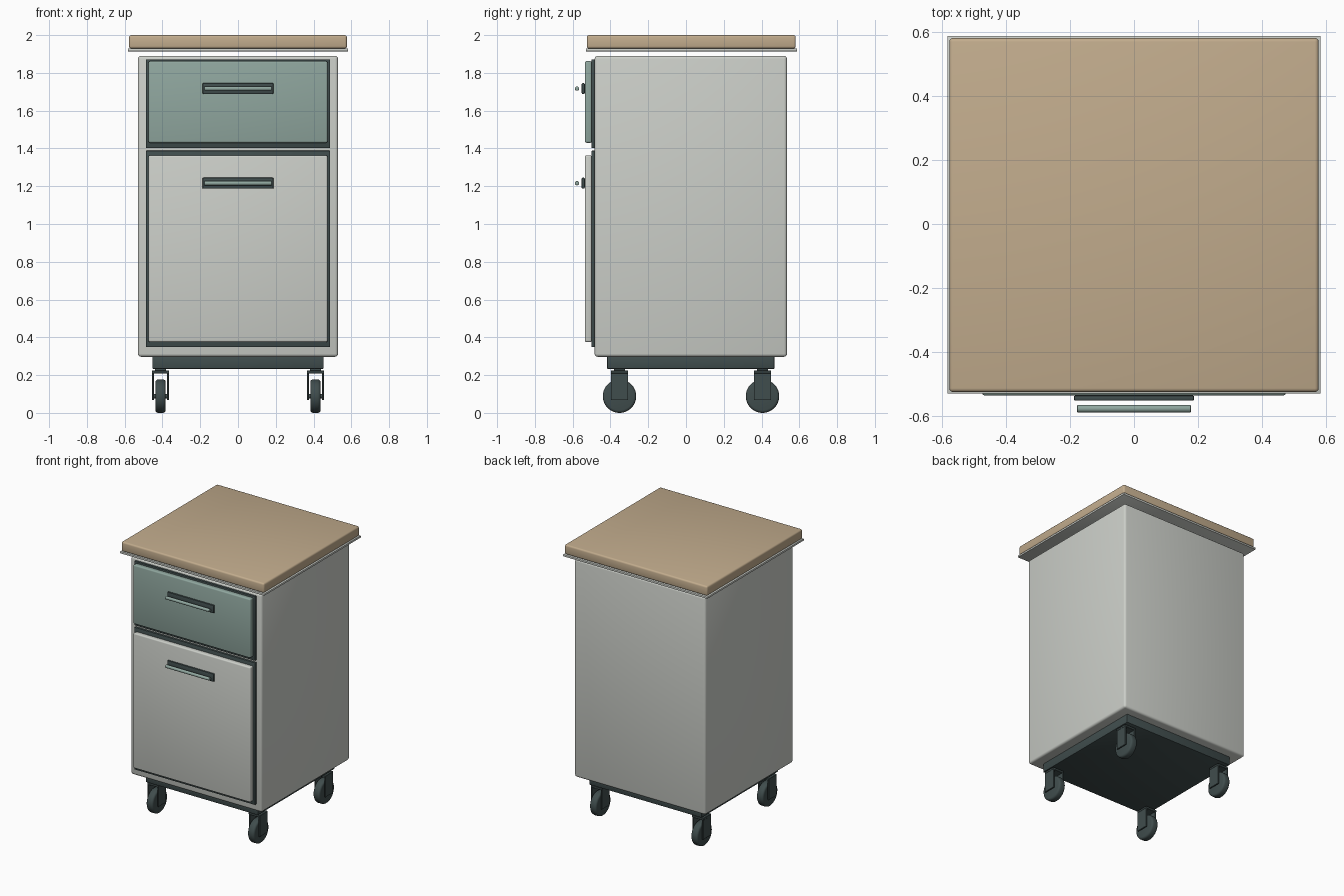
import bpy, math

if "Cube" in bpy.data.objects:
    bpy.data.objects.remove(bpy.data.objects["Cube"])


def mat(name, rgb):
    lin = [((c / 255 + 0.055) / 1.055) ** 2.4 for c in rgb]
    m = bpy.data.materials.new(name)
    m.diffuse_color = (*lin, 1)
    m.use_nodes = True
    m.node_tree.nodes["Principled BSDF"].inputs["Base Color"].default_value = m.diffuse_color
    return m


GREY = mat("light grey", (204, 207, 201))
GREEN = mat("sage green", (144, 167, 159))
WOOD = mat("wood tan", (194, 172, 141))
DARK = mat("dark slate", (64, 77, 77))


def finish(ob, name, material, bevel, segments):
    ob.name = name
    ob.data.materials.append(material)
    bpy.ops.object.transform_apply(location=False, rotation=True, scale=True)
    if bevel:
        b = ob.modifiers.new("bevel", 'BEVEL')
        b.width, b.segments, b.limit_method = bevel, segments, 'ANGLE'
        bpy.ops.object.modifier_apply(modifier=b.name)
    bpy.ops.object.shade_smooth_by_angle(angle=math.radians(35))
    return ob


def box(name, x, y, z, material, bevel=0.0, segments=3):
    """Box from (min, max) ranges."""
    mid = [(a + b) / 2 for a, b in (x, y, z)]
    bpy.ops.mesh.primitive_cube_add(size=1, location=mid)
    ob = bpy.context.object
    ob.scale = [b - a for a, b in (x, y, z)]
    return finish(ob, name, material, bevel, segments)


def rod(name, loc, radius, length, material, bevel=0.0, verts=32):
    """Cylinder lying along x."""
    bpy.ops.mesh.primitive_cylinder_add(vertices=verts, radius=radius, depth=length,
                                        location=loc, rotation=(0, math.pi / 2, 0))
    return finish(bpy.context.object, name, material, bevel, 3)


# Carcass, base and worktop
box("cabinet_body", (-.53, .53), (-.484, .535), (.297, 1.89), GREY, .016)
box("base_plinth", (-.453, .453), (-.418, .468), (.233, .298), DARK, .004, 2)
box("worktop_trim", (-.583, .583), (-.53, .588), (1.914, 1.929), GREY, .003, 2)
box("worktop", (-.577, .577), (-.525, .581), (1.929, 2.0), WOOD, .012)

# Drawer and door: dark surround, raised panel, handle plate and bar
fronts = (("drawer", 1.402, 1.872, 1.43, 1.862, 1.717, GREEN),
          ("door", .348, 1.388, .375, 1.363, 1.216, GREY))
for name, s0, s1, p0, p1, hz, m in fronts:
    box(name + "_surround", (-.488, .488), (-.5, -.482), (s0, s1), DARK, .003, 2)
    box(name + "_panel", (-.474, .474), (-.536, -.498), (p0, p1), m, .009)
    box(name + "_handle_plate", (-.188, .188), (-.552, -.536),
        (hz - .029, hz + .029), DARK, .005, 2)
    rod(name + "_handle_bar", (0, -.577, hz), .0115, .355, GREEN, .002, 24)

# Casters: stem, fork bridge, two fork cheeks, wheel and axle
for sx, side in ((-.41, "left"), (.41, "right")):
    for cy, end in ((-.352, "front"), (.405, "back")):
        tag = f"{end}_{side}_caster_"
        box(tag + "stem", (sx - .03, sx + .03), (cy - .03, cy + .03), (.215, .24), DARK)
        box(tag + "fork_bridge", (sx - .046, sx + .046), (cy - .046, cy + .046),
            (.208, .224), DARK, .002, 1)
        for s in (-1, 1):
            cx = sx + s * .04
            box(tag + "fork_cheek", (cx - .005, cx + .005), (cy - .046, cy + .046),
                (.067, .212), DARK, .002, 1)
        rod(tag + "wheel", (sx, cy, .0885), .0885, .054, DARK, .014, 40)
        rod(tag + "axle", (sx, cy, .0885), .012, .088, DARK, 0, 16)
